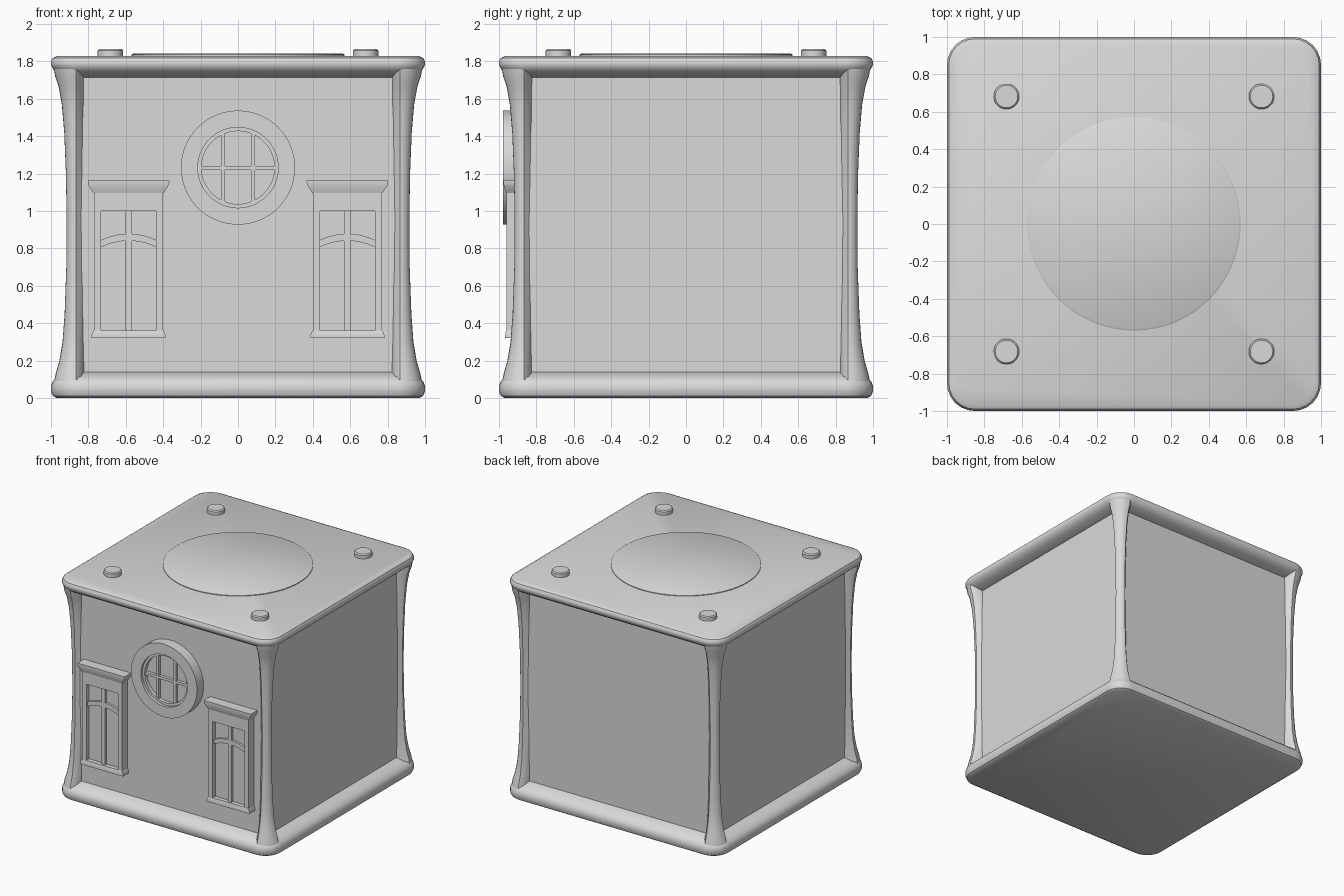
import bpy, bmesh, math

if "Cube" in bpy.data.objects:
    bpy.data.objects.remove(bpy.data.objects["Cube"])

stone = bpy.data.materials.new("plain_grey")
stone.diffuse_color = (0.7, 0.7, 0.7, 1)
stone.use_nodes = True
stone.node_tree.nodes["Principled BSDF"].inputs["Base Color"].default_value = stone.diffuse_color


def loft(name, rings, closed=False):
    """Skin a list of equal-length point rings; cap the ends unless closed."""
    bm = bmesh.new()
    vs = [[bm.verts.new(p) for p in r] for r in rings]
    n = len(vs[0])
    pairs = list(zip(vs, vs[1:])) + ([(vs[-1], vs[0])] if closed else [])
    for a, b in pairs:
        for i in range(n):
            j = (i + 1) % n
            bm.faces.new((a[i], a[j], b[j], b[i]))
    if not closed:
        bm.faces.new(vs[0])
        bm.faces.new(vs[-1])
    bmesh.ops.recalc_face_normals(bm, faces=bm.faces)
    me = bpy.data.meshes.new(name)
    bm.to_mesh(me)
    bm.free()
    me.materials.append(stone)
    ob = bpy.data.objects.new(name, me)
    bpy.context.collection.objects.link(ob)
    return ob


def box(name, x0, x1, y0, y1, z0, z1):
    return loft(name, [[(x0, y0, z), (x1, y0, z), (x1, y1, z), (x0, y1, z)] for z in (z0, z1)])


def circle(cx, cy, z, r, n=48):
    return [(cx + r * math.cos(2 * math.pi * i / n), cy + r * math.sin(2 * math.pi * i / n), z)
            for i in range(n)]


def rounded_square(w, z, c=0.85, seg=6):
    """Square of half width w whose corner arcs are centred at (c, c)."""
    pts = []
    for k, (sx, sy) in enumerate(((1, 1), (-1, 1), (-1, -1), (1, -1))):
        for i in range(seg + 1):
            a = math.pi / 2 * (k + i / seg)
            pts.append((sx * c + (w - c) * math.cos(a), sy * c + (w - c) * math.sin(a), z))
    return pts


# Recessed walls
box("walls", -0.89, 0.89, -0.89, 0.89, 0.06, 1.77)

# Rounded base and roof slabs
base = [(0.97, 0), (0.99, 0.012), (1.0, 0.035), (1.0, 0.065), (0.99, 0.09), (0.965, 0.112), (0.88, 0.142)]
loft("base_trim", [rounded_square(w, z) for w, z in base])
roof = [(0.88, 1.71), (0.955, 1.735), (0.985, 1.755), (1.0, 1.78), (1.0, 1.8), (0.99, 1.818), (0.965, 1.83)]
loft("roof_slab", [rounded_square(w, z) for w, z in roof])

# Waisted corner columns
column = [(0.985, 0.08), (0.975, 0.13), (0.955, 0.2), (0.938, 0.3), (0.927, 0.45), (0.918, 0.7), (0.916, 0.95),
          (0.92, 1.2), (0.929, 1.42), (0.942, 1.57), (0.96, 1.67), (0.978, 1.72), (0.985, 1.76)]
for sx in (-1, 1):
    for sy in (-1, 1):
        rings = []
        for w, z in column:
            r = w - 0.865
            pts = [(0.82, 0.82), (w - 0.08, 0.82), (w - 0.025, 0.84)]
            pts[1] = (0.875, 0.82)
            pts += [(0.865 + r * math.cos(a), 0.865 + r * math.sin(a))
                    for a in [math.pi / 2 * i / 6 for i in range(7)]]
            pts += [(0.84, w - 0.025), (0.82, 0.875)]
            rings.append([(sx * x, sy * y, z) for x, y in pts])
        loft("corner_column", rings)

# Roof disc and four pegs
loft("roof_disc", [circle(0, 0, z, r, 64) for r, z in ((0.57, 1.82), (0.57, 1.836), (0.56, 1.842))])
for sx in (-1, 1):
    for sy in (-1, 1):
        loft("roof_peg", [circle(sx * 0.682, sy * 0.682, z, r, 32)
                          for r, z in ((0.068, 1.82), (0.068, 1.858), (0.06, 1.866))])


# Round window: rings, glass and glazing bars
def round_ring(name, profile, closed=True):
    return loft(name, [[(x, y, 1.232 + z) for x, z, _ in circle(0, 0, 0, r, 64)] for r, y in profile], closed)


round_ring("round_window_frame", [(0.305, -0.88), (0.305, -0.978), (0.215, -0.978), (0.215, -0.88)])
round_ring("round_window_rim", [(0.22, -0.88), (0.22, -0.955), (0.195, -0.955), (0.195, -0.88)])
round_ring("round_window_glass", [(0.21, -0.88), (0.21, -0.925)], False)
for s in (-1, 1):
    box("round_window_upright", s * 0.08 - 0.01, s * 0.08 + 0.01, -0.95, -0.9, 1.047, 1.417)
box("round_window_crossbar", -0.2, 0.2, -0.95, -0.9, 1.219, 1.241)


# Tall windows either side
def moulding(name, cx, profile):
    loft(name, [[(cx - w, y, z), (cx + w, y, z), (cx + w, -0.87, z), (cx - w, -0.87, z)] for w, y, z in profile])


for s in (-1, 1):
    cx = s * 0.585
    for t in (-1, 1):
        a, b = sorted((cx + t * 0.147, cx + t * 0.185))
        box("window_jamb", a, b, -0.96, -0.88, 0.35, 1.11)
    box("window_head", cx - 0.15, cx + 0.15, -0.96, -0.88, 1.0, 1.11)
    box("window_glass", cx - 0.15, cx + 0.15, -0.925, -0.88, 0.35, 1.01)
    box("window_mullion", cx - 0.017, cx + 0.017, -0.945, -0.9, 0.35, 1.01)
    # arched transom bar
    arch = []
    for i in range(11):
        u = -1 + i / 5
        z = 0.806 + 0.035 * (1 - u * u)
        x = cx + 0.15 * u
        arch.append([(x, -0.944, z), (x, -0.9, z), (x, -0.9, z + 0.038), (x, -0.944, z + 0.038)])
    loft("window_transom", arch)
    moulding("window_cornice", cx, [(0.187, -0.962, 1.095), (0.195, -0.966, 1.108), (0.21, -0.973, 1.13),
                                    (0.218, -0.976, 1.15), (0.218, -0.976, 1.164)])
    moulding("window_sill", cx, [(0.197, -0.968, 0.322), (0.197, -0.968, 0.338), (0.186, -0.961, 0.362)])

# Smooth curved surfaces, keep crisp edges
for ob in bpy.data.objects:
    ob.select_set(True)
bpy.context.view_layer.objects.active = bpy.data.objects["walls"]
bpy.ops.object.shade_smooth_by_angle(angle=math.radians(32))
